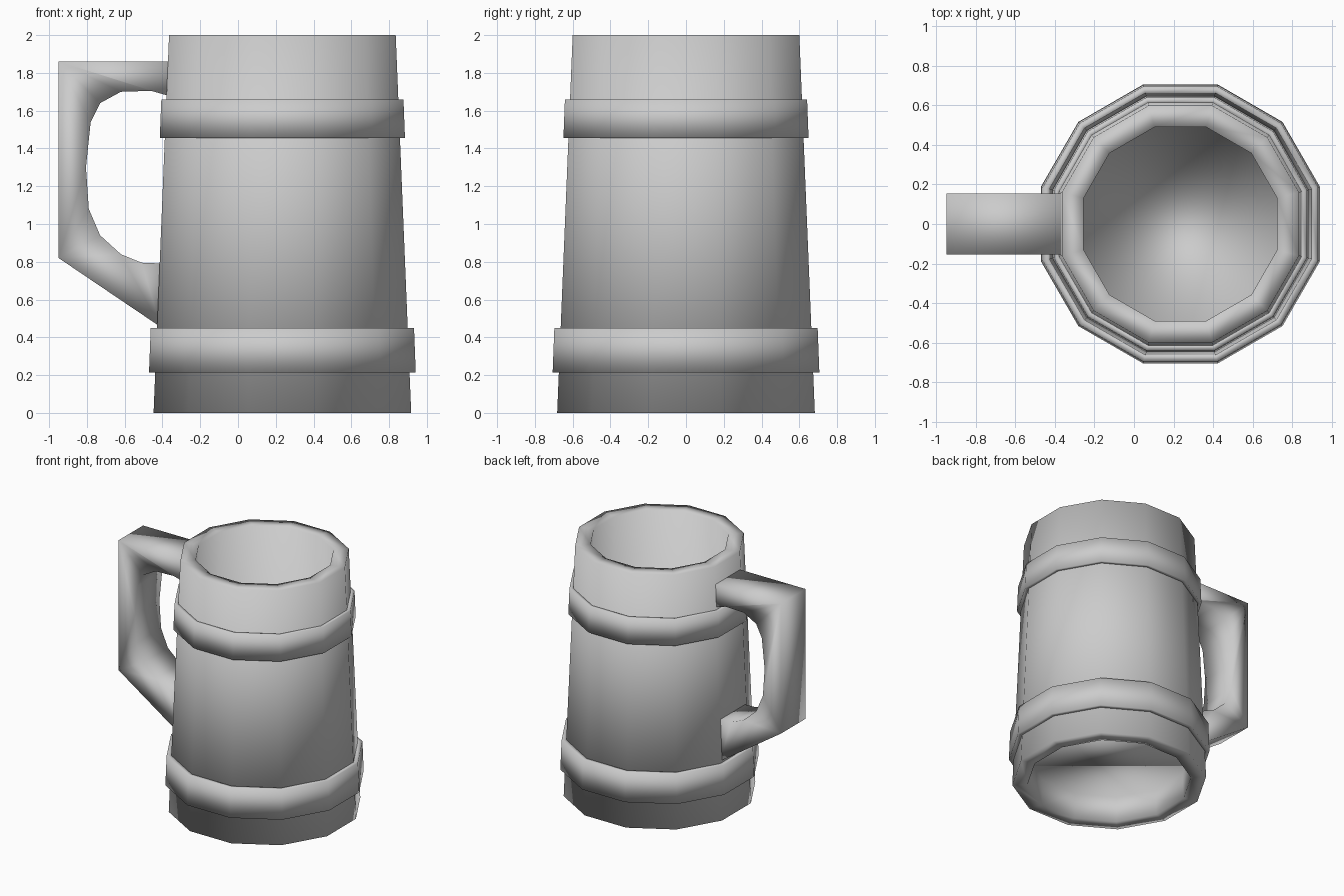
import bpy, bmesh, math

if "Cube" in bpy.data.objects:
    bpy.data.objects.remove(bpy.data.objects["Cube"])

AXIS_X = 0.235          # centre line of the mug
SIDES = 12


def finish(bm, name):
    mesh = bpy.data.meshes.new(name)
    bm.to_mesh(mesh)
    bm.free()
    for p in mesh.polygons:
        p.use_smooth = True
    obj = bpy.data.objects.new(name, mesh)
    bpy.context.collection.objects.link(obj)
    return obj


def lathe(name, profile, floor=False):
    """Revolve a closed loop of (flat-to-flat half width, z) points in 12 sides."""
    bm = bmesh.new()
    rings = []
    for half, z in profile:
        r = half / math.cos(math.pi / SIDES)
        angles = [2 * math.pi * (i + 0.5) / SIDES for i in range(SIDES)]
        rings.append([bm.verts.new((AXIS_X + r * math.cos(a), r * math.sin(a), z))
                      for a in angles])
    for lo, hi in zip(rings, rings[1:] + rings[:1]):
        for i in range(SIDES):
            j = (i + 1) % SIDES
            bm.faces.new((lo[i], lo[j], hi[j], hi[i]))
    if floor:
        bm.faces.new(rings[-2])
    return finish(bm, name)


# Mug body: tapered wall, rim, hollow inside and a thin floor raised above the base
lathe("mug_body", [(0.682, 0.0), (0.60, 2.0), (0.49, 2.0), (0.567, 0.2), (0.575, 0.0)],
      floor=True)

# Raised bands wrapped around the body
for name, z0, z1, half0, half1 in (("lower_band", 0.215, 0.45, 0.706, 0.697),
                                   ("upper_band", 1.455, 1.66, 0.649, 0.641)):
    lathe(name, [(half0, z0), (half1, z1),
                 (0.675 - 0.04 * z1, z1), (0.675 - 0.04 * z0, z0)])

# Handle: side outline extruded across y
outer = [(-0.35, 1.86), (-0.95, 1.86), (-0.95, 0.82), (-0.41, 0.455)]
inner = [(-0.39, 0.79), (-0.51, 0.795), (-0.62, 0.84), (-0.73, 0.94),
         (-0.79, 1.08), (-0.805, 1.30), (-0.78, 1.54), (-0.73, 1.64),
         (-0.62, 1.70), (-0.46, 1.705), (-0.355, 1.675)]
bm = bmesh.new()
face = bm.faces.new([bm.verts.new((x, -0.155, z)) for x, z in outer + inner])
ext = bmesh.ops.extrude_face_region(bm, geom=[face], use_keep_orig=True)
bmesh.ops.translate(bm, vec=(0, 0.31, 0),
                    verts=[v for v in ext["geom"] if isinstance(v, bmesh.types.BMVert)])
bmesh.ops.recalc_face_normals(bm, faces=bm.faces[:])
finish(bm, "handle")
